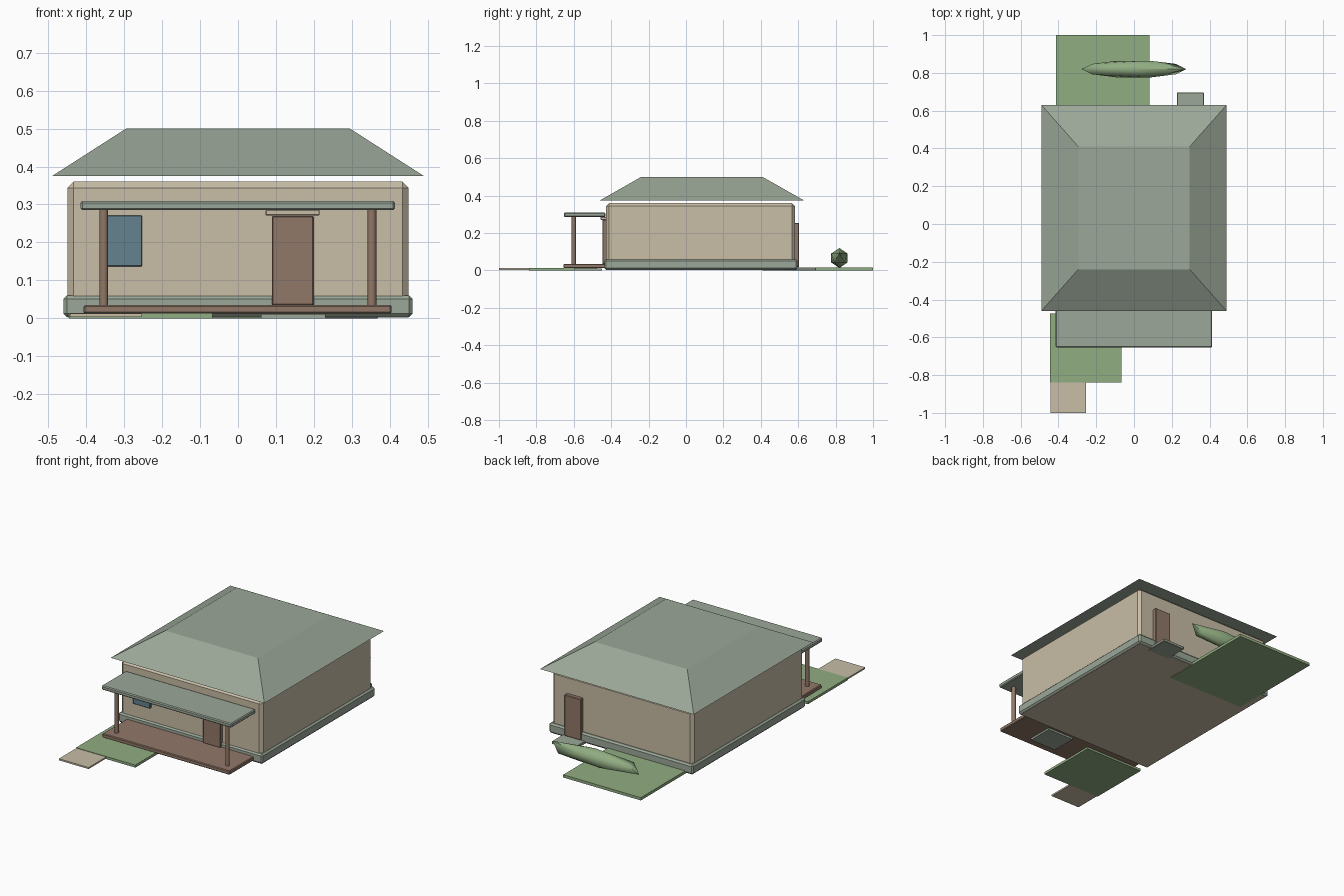
import bpy
import bmesh
import math

if "Cube" in bpy.data.objects:
    bpy.data.objects.remove(bpy.data.objects["Cube"], do_unlink=True)


def make_material(name, hex_colour):
    """Flat material from an sRGB hex string, stored as linear values."""
    rgb = [int(hex_colour[i:i + 2], 16) / 255 for i in (0, 2, 4)]
    linear = [c / 12.92 if c <= 0.04045 else ((c + 0.055) / 1.055) ** 2.4 for c in rgb]
    mat = bpy.data.materials.new(name)
    mat.use_nodes = True
    mat.diffuse_color = (*linear, 1)
    bsdf = next(n for n in mat.node_tree.nodes if n.type == "BSDF_PRINCIPLED")
    bsdf.inputs["Base Color"].default_value = (*linear, 1)
    return mat


sand = make_material("sand plaster", "C8BDA6")
sage = make_material("sage grey", "9BA798")
timber = make_material("brown timber", "917868")
glass = make_material("blue glass", "65828D")
grass = make_material("grass green", "91AD82")


def finish(name, bm, mat):
    mesh = bpy.data.meshes.new(name)
    bm.to_mesh(mesh)
    bm.free()
    mesh.materials.append(mat)
    obj = bpy.data.objects.new(name, mesh)
    bpy.context.collection.objects.link(obj)
    return obj


def box(name, xs, ys, zs, mat, bevel=0.0):
    """Box between paired limits, with an optional chamfer."""
    bm = bmesh.new()
    bmesh.ops.create_cube(bm, size=1)
    for v in bm.verts:
        for axis, (low, high) in enumerate((xs, ys, zs)):
            v.co[axis] = low if v.co[axis] < 0 else high
    obj = finish(name, bm, mat)
    if bevel:
        mod = obj.modifiers.new("chamfer", "BEVEL")
        mod.width = bevel
        mod.segments = 1
        mod.limit_method = "ANGLE"
    return obj


def shade_smooth(obj, angle):
    bpy.ops.object.select_all(action="DESELECT")
    obj.select_set(True)
    bpy.context.view_layer.objects.active = obj
    bpy.ops.object.shade_smooth_by_angle(angle=math.radians(angle))


# House body
box("foundation", (-0.46, 0.46), (-0.436, 0.596), (0.003, 0.06), sage, 0.009)
box("floor_slab", (-0.45, 0.45), (-0.426, 0.586), (0.002, 0.03), sand)
box("walls", (-0.45, 0.45), (-0.428, 0.582), (0.02, 0.36), sand, 0.016)

# Hipped roof with a flat top
roof = box("hip_roof", (-0.49, 0.49), (-0.46, 0.63), (0.375, 0.5), sage)
for v in roof.data.vertices:
    if v.co.z > 0.4:
        v.co.x = math.copysign(0.295, v.co.x)
        v.co.y = -0.24 if v.co.y < 0 else 0.41

# Porch
box("porch_deck", (-0.407, 0.405), (-0.655, -0.43), (0.012, 0.035), timber, 0.004)
box("porch_roof", (-0.415, 0.414), (-0.653, -0.43), (0.285, 0.309), sage, 0.005)
for side, x in (("right", -0.354), ("left", 0.353)):
    bm = bmesh.new()
    bmesh.ops.create_cone(bm, cap_ends=True, segments=16, radius1=0.0115,
                          radius2=0.0115, depth=0.255)
    bmesh.ops.translate(bm, verts=bm.verts, vec=(x, -0.6, 0.16))
    shade_smooth(finish("porch_post_" + side, bm, timber), 40)

# Doors, lintel and window
box("front_door", (0.089, 0.2), (-0.447, -0.42), (0.034, 0.27), timber, 0.003)
box("front_lintel", (0.073, 0.215), (-0.457, -0.42), (0.271, 0.286), sand, 0.002)
box("back_door", (0.248, 0.352), (0.57, 0.605), (0.018, 0.255), timber, 0.003)
box("front_window", (-0.362, -0.253), (-0.44, -0.42), (0.137, 0.271), glass, 0.002)

# Steps
box("front_step", (0.06, 0.23), (-0.6, -0.45), (0.0, 0.011), sage)
box("back_step", (0.227, 0.37), (0.56, 0.695), (0.0, 0.016), sage, 0.002)

# Garden
box("front_lawn", (-0.445, -0.067), (-0.84, -0.475), (0.0, 0.0145), grass)
box("back_lawn", (-0.412, 0.083), (0.41, 1.0), (0.0, 0.016), grass)
box("path_slab", (-0.443, -0.253), (-1.0, -0.84), (0.003, 0.012), sand)

# Long low hedge
bm = bmesh.new()
bmesh.ops.create_icosphere(bm, subdivisions=1, radius=1)
bmesh.ops.scale(bm, verts=bm.verts, vec=(0.308, 0.052, 0.053))
bmesh.ops.translate(bm, verts=bm.verts, vec=(0, 0.82, 0.067))
shade_smooth(finish("hedge", bm, grass), 45)
